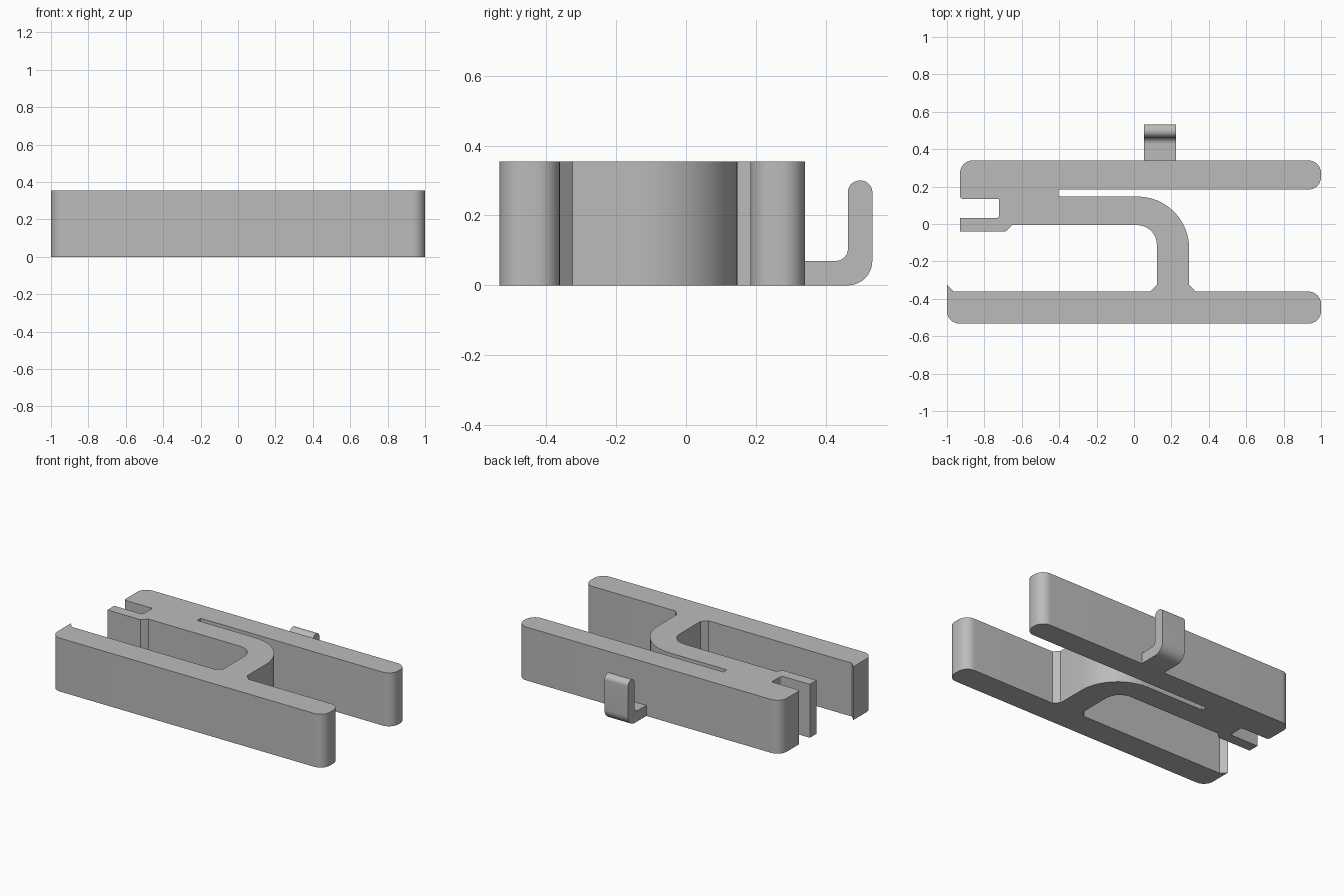
import bpy, bmesh, math
from mathutils import Vector, Matrix

if "Cube" in bpy.data.objects:
    bpy.data.objects.remove(bpy.data.objects["Cube"])

grey = bpy.data.materials.new("plain grey")
grey.use_nodes = True
COLOUR = (0.5, 0.5, 0.5, 1)
grey.diffuse_color = COLOUR
grey.node_tree.nodes["Principled BSDF"].inputs["Base Color"].default_value = COLOUR


def rounded(corners, steps=12):
    """Outline from (x, y, radius) corners, each rounded by a tangent arc."""
    points = []
    for i, (x, y, r) in enumerate(corners):
        p = Vector((x, y))
        if r == 0:
            points.append(p)
            continue
        a = (Vector(corners[i - 1][:2]) - p).normalized()
        b = (Vector(corners[(i + 1) % len(corners)][:2]) - p).normalized()
        centre = p + (a + b) * r          # all rounded corners are square
        for k in range(steps + 1):
            t = k / steps * math.pi / 2
            points.append(centre - b * r * math.cos(t) - a * r * math.sin(t))
    return points


def extrude(name, outline, depth, matrix=Matrix()):
    bm = bmesh.new()
    face = bm.faces.new([bm.verts.new((p.x, p.y, 0)) for p in outline])
    result = bmesh.ops.extrude_face_region(bm, geom=[face])
    top = [v for v in result["geom"] if isinstance(v, bmesh.types.BMVert)]
    bmesh.ops.translate(bm, verts=top, vec=(0, 0, depth))
    bmesh.ops.transform(bm, matrix=matrix, verts=bm.verts)
    bmesh.ops.recalc_face_normals(bm, faces=bm.faces)
    mesh = bpy.data.meshes.new(name)
    bm.to_mesh(mesh)
    bm.free()
    mesh.materials.append(grey)
    obj = bpy.data.objects.new(name, mesh)
    bpy.context.collection.objects.link(obj)
    bpy.ops.object.select_all(action="DESELECT")
    obj.select_set(True)
    bpy.context.view_layer.objects.active = obj
    bpy.ops.object.shade_smooth_by_angle(angle=math.radians(30))
    return obj


R = 0.068
# Two bars joined by a bent web, with a slot and a notched end
body = [
    # front bar
    (-1, -0.533, R), (1, -0.533, R), (1, -0.361, R),
    # outside of the web
    (0.33, -0.361, 0), (0.295, -0.325, 0), (0.295, 0.147, 0.277),
    # slot and rear bar
    (-0.403, 0.147, 0), (-0.403, 0.184, 0), (1, 0.184, R), (1, 0.34, R),
    (-0.93, 0.34, R), (-0.93, 0.133, 0.018),
    # notch and small prong
    (-0.722, 0.133, 0), (-0.722, 0.031, 0.016), (-0.93, 0.031, 0),
    (-0.93, -0.041, 0), (-0.688, -0.041, 0), (-0.652, -0.006, 0),
    # inside of the web
    (0.122, -0.006, 0.105), (0.122, -0.325, 0), (0.086, -0.361, 0),
    (-0.965, -0.361, 0), (-1, -0.325, 0),
]
extrude("clip_body", rounded(body), 0.354)

# Upturned hook on the back; profile in y and z, swept along x
hook = [
    (0.335, 0, 0), (0.533, 0, 0.07), (0.533, 0.3, 0.034),
    (0.463, 0.3, 0.034), (0.463, 0.07, 0.034), (0.335, 0.07, 0),
]
to_side = Matrix(((0, 0, 1, 0.053), (1, 0, 0, 0), (0, 1, 0, 0), (0, 0, 0, 1)))
extrude("rear_hook", rounded(hook), 0.172, to_side)
